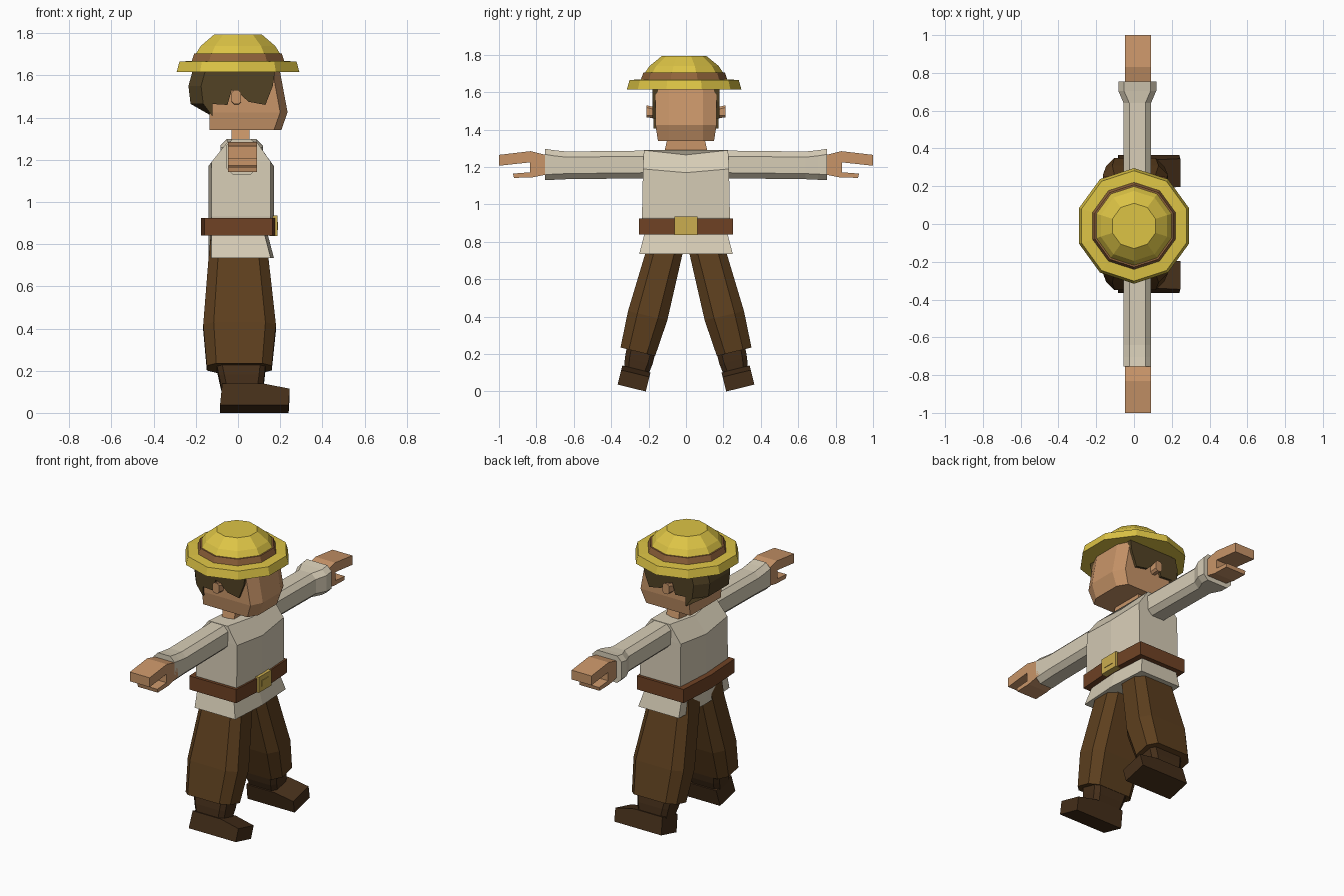
import bpy, bmesh, math

if "Cube" in bpy.data.objects:
    bpy.data.objects.remove(bpy.data.objects["Cube"])


def mat(name, r, g, b):
    m = bpy.data.materials.new(name)
    m.diffuse_color = (r, g, b, 1)
    m.use_nodes = True
    m.node_tree.nodes["Principled BSDF"].inputs["Base Color"].default_value = m.diffuse_color
    return m


SKIN = mat("skin", 0.58, 0.30, 0.14)
HAIR = mat("hair", 0.085, 0.055, 0.018)
STRAW = mat("straw", 0.72, 0.55, 0.06)
BAND = mat("hat_band", 0.29, 0.13, 0.045)
CLOTH = mat("cloth", 0.68, 0.61, 0.47)
LEATHER = mat("leather", 0.16, 0.055, 0.018)
BRASS = mat("brass", 0.60, 0.42, 0.08)
TROUSER = mat("trouser", 0.11, 0.05, 0.013)
BOOT = mat("boot", 0.06, 0.028, 0.01)


def loft(name, rings, material):
    """Join equal-length rings of points and cap both ends."""
    bm = bmesh.new()
    vs = [[bm.verts.new(p) for p in ring] for ring in rings]
    n = len(vs[0])
    for a, b in zip(vs, vs[1:]):
        for i in range(n):
            j = (i + 1) % n
            bm.faces.new((a[i], a[j], b[j], b[i]))
    bm.faces.new(vs[0])
    bm.faces.new(vs[-1])
    bmesh.ops.recalc_face_normals(bm, faces=bm.faces)
    me = bpy.data.meshes.new(name)
    bm.to_mesh(me)
    bm.free()
    ob = bpy.data.objects.new(name, me)
    bpy.context.collection.objects.link(ob)
    me.materials.append(material)
    return ob


def octo(a0, a1, b0, b1, c):
    """Rectangle with chamfered corners."""
    return [(a0 + c, b0), (a1 - c, b0), (a1, b0 + c), (a1, b1 - c),
            (a1 - c, b1), (a0 + c, b1), (a0, b1 - c), (a0, b0 + c)]


def bowed(back, front, w, z, bow=0.015, dip=0.0):
    """Torso section: flat sides, front and back bowed at the middle."""
    return [(back + bow, -w, z), (front - bow, -w, z), (front, 0, z - dip),
            (front - bow, w, z), (back + bow, w, z), (back, 0, z - dip)]


def box(name, x0, x1, y0, y1, z0, z1, material):
    ring = [(x0, y0), (x1, y0), (x1, y1), (x0, y1)]
    return loft(name, [[(x, y, z) for x, y in ring] for z in (z0, z1)], material)


def turned(name, profile, material, cy=-0.01):
    """Ten-sided turned shape."""
    ang = [math.radians(18 + 36 * i) for i in range(10)]
    return loft(name, [[(r * math.cos(a), cy + r * math.sin(a), z) for a in ang]
                       for r, z in profile], material)


# Hat
turned("hat_brim", [(0.306, 1.615), (0.292, 1.665), (0.22, 1.67)], STRAW)
turned("hat_band", [(0.232, 1.665), (0.218, 1.705)], BAND)
turned("hat_crown", [(0.212, 1.70), (0.185, 1.74), (0.12, 1.793)], STRAW)

# Head and neck
def head_ring(back, front, w, z):
    return [(back, -w, z), (front - 0.035, -w, z), (front, -0.09, z),
            (front, 0.09, z), (front - 0.035, w, z), (back, w, z)]


loft("head", [head_ring(-0.135, 0.205, 0.15, 1.34), head_ring(-0.135, 0.235, 0.163, 1.425),
              head_ring(-0.135, 0.195, 0.163, 1.64)], SKIN)
loft("neck", [[(x, y * w, z) for x, y in ((-0.03, -1), (0.055, -1), (0.055, 1), (-0.03, 1))]
              for w, z in ((0.12, 1.26), (0.10, 1.35))], SKIN)

# Hair: chamfered back block and notched side panels
def hair_ring(back, z, zf, w=0.175):
    return [(-0.12, -w, zf), (back + 0.06, -w, z), (back, -0.10, z),
            (back, 0.10, z), (back + 0.06, w, z), (-0.12, w, zf)]


loft("hair_back", [hair_ring(-0.225, 1.465, 1.405), hair_ring(-0.235, 1.55, 1.55),
                   hair_ring(-0.21, 1.64, 1.64)], HAIR)
panel = [(-0.13, 1.64), (-0.13, 1.465), (-0.05, 1.46), (-0.03, 1.53), (0.0, 1.52),
         (0.05, 1.475), (0.13, 1.46), (0.165, 1.55), (0.178, 1.64)]

# Torso, belt, buckle
loft("shirt", [bowed(-0.14, 0.17, 0.25, 0.735), bowed(-0.14, 0.14, 0.22, 0.85),
               bowed(-0.14, 0.17, 0.235, 0.93), bowed(-0.14, 0.17, 0.23, 1.19, dip=0.02),
               bowed(-0.06, 0.10, 0.225, 1.29, dip=0.025)], CLOTH)
loft("belt", [bowed(-0.175, 0.178, 0.252, z) for z in (0.84, 0.925)], LEATHER)
box("buckle", 0.15, 0.187, -0.062, 0.062, 0.838, 0.935, BRASS)
box("buckle_centre", 0.18, 0.19, -0.035, 0.035, 0.868, 0.905, BRASS)

hand = [(0.72, 1.165), (0.73, 1.26), (0.83, 1.285), (1.0, 1.265), (1.0, 1.207),
        (0.835, 1.225), (0.835, 1.172), (0.925, 1.165), (0.92, 1.142), (0.82, 1.145)]
foot = [(-0.085, 0), (0.24, 0), (0.245, 0.08), (0.12, 0.105), (-0.075, 0.105)]

for s, side in ((1, "left"), (-1, "right")):
    loft("hair_" + side, [[(x, s * y, z) for x, z in panel] for y in (0.15, 0.178)], HAIR)
    loft("ear_" + side, [[(x, s * y, z) for x, z in octo(-0.03, 0.015, z0, z1, 0.012)]
                         for y, z0, z1 in ((0.15, 1.46, 1.515), (0.21, 1.465, 1.53))], SKIN)
    # Sleeve, with one cuff flared a little more
    flare = 0.028 if s > 0 else 0.0
    loft("sleeve_" + side,
         [[(x, s * y, z) for x, z in octo(-0.055 - f, 0.09 + f, z0, z1, 0.03)]
          for y, z0, z1, f in ((0.2, 1.14, 1.288, 0), (0.64, 1.135, 1.283, 0),
                               (0.705, 1.132, 1.29, flare), (0.755, 1.13, 1.298, flare))], CLOTH)
    loft("hand_" + side, [[(x, s * y, z) for y, z in hand] for x in (-0.047, 0.09)], SKIN)
    # Trouser leg: sections tilt towards the splayed hem
    rings = []
    for x0, x1, y0, y1, z0, z1, c in ((-0.13, 0.13, 0.0, 0.205, 0.84, 0.84, 0.04),
                                      (-0.14, 0.145, 0.02, 0.22, 0.73, 0.73, 0.045),
                                      (-0.165, 0.18, 0.10, 0.31, 0.38, 0.43, 0.05),
                                      (-0.148, 0.16, 0.165, 0.35, 0.19, 0.235, 0.045)):
        rings.append([(x, s * y, z0 + (z1 - z0) * (y - y0) / (y1 - y0))
                      for x, y in octo(x0, x1, y0, y1, c)])
    loft("trouser_leg_" + side, rings, TROUSER)

    # Boots stand tilted outwards
    def tilt(x, u, v):
        return (x, s * (0.215 + 0.97 * u - 0.24 * v), 0.24 * u + 0.97 * v)

    loft("boot_foot_" + side, [[tilt(x, u, v) for x, v in foot] for u in (0, 0.155)], BOOT)
    loft("boot_shaft_" + side,
         [[tilt(x, u, v) for x, u in octo(x0, x1, u0, u1, 0.025)]
          for x0, x1, u0, u1, v in ((-0.075, 0.115, 0.01, 0.14, 0.08),
                                    (-0.09, 0.125, 0.0, 0.152, 0.15),
                                    (-0.10, 0.13, 0.0, 0.155, 0.20))], BOOT)
